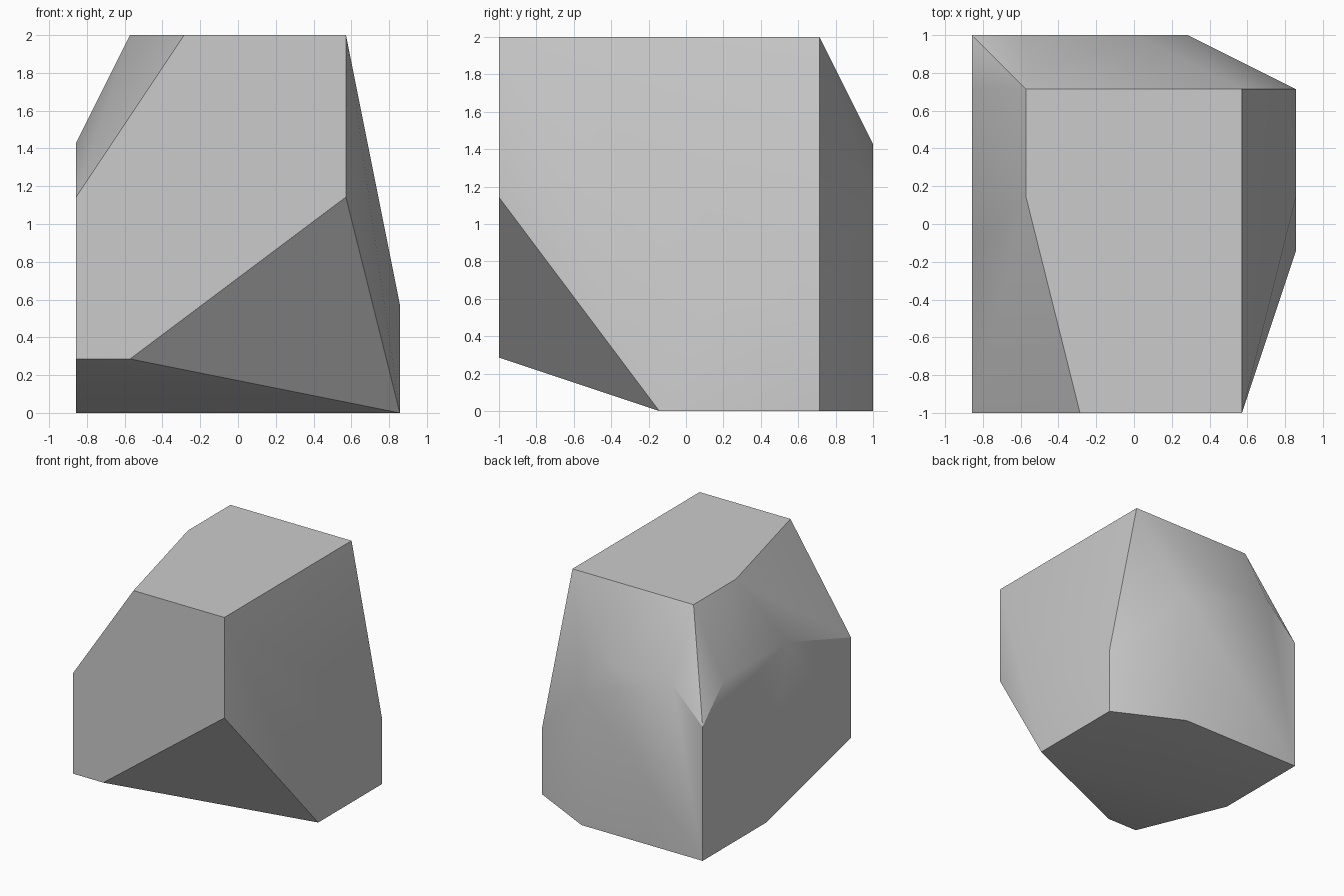
import bpy
import bmesh
import math

cube = bpy.data.objects.get("Cube")
if cube:
    bpy.data.objects.remove(cube, do_unlink=True)

UNIT = 2 / 7  # the boulder's corners sit on a seven-step lattice

# Plain stone colour
stone = bpy.data.materials.new("stone_grey")
stone.use_nodes = True
colour = (0.6, 0.6, 0.6, 1)
stone.diffuse_color = colour
stone.node_tree.nodes["Principled BSDF"].inputs["Base Color"].default_value = colour

# Corners in lattice steps, grouped by part of the boulder
top = [(-1, -3.5, 7), (2, -3.5, 7), (2, 2.5, 7), (-2, 2.5, 7), (-2, 0.5, 7)]
front = [(2, -3.5, 4), (-2, -3.5, 1), (-3, -3.5, 1), (-3, -3.5, 4)]
right_side = [(-3, -0.5, 5), (-3, 2.5, 5)]
left_side = [(3, 0.5, 2), (3, 2.5, 2)]
back = [(-3, 3.5, 4), (-2, 3.5, 5), (0, 3.5, 5), (1, 3.5, 4)]
base = [(-3, 0.5, 0), (3, -0.5, 0), (3, 2.5, 0), (1, 3.5, 0), (-3, 3.5, 0)]

# Wrap the corners in a convex skin and merge its flat facets
bm = bmesh.new()
for x, y, z in top + front + right_side + left_side + back + base:
    bm.verts.new((x * UNIT, y * UNIT, z * UNIT))
bmesh.ops.convex_hull(bm, input=bm.verts)
bmesh.ops.dissolve_limit(bm, angle_limit=math.radians(0.5),
                         verts=bm.verts, edges=bm.edges)
bmesh.ops.recalc_face_normals(bm, faces=bm.faces)

mesh = bpy.data.meshes.new("boulder")
bm.to_mesh(mesh)
bm.free()
mesh.materials.append(stone)
boulder = bpy.data.objects.new("boulder", mesh)
bpy.context.collection.objects.link(boulder)

# Soft shading across shallow facets, crisp edges elsewhere
bpy.ops.object.select_all(action="DESELECT")
boulder.select_set(True)
bpy.context.view_layer.objects.active = boulder
bpy.ops.object.shade_smooth_by_angle(angle=math.radians(30))
